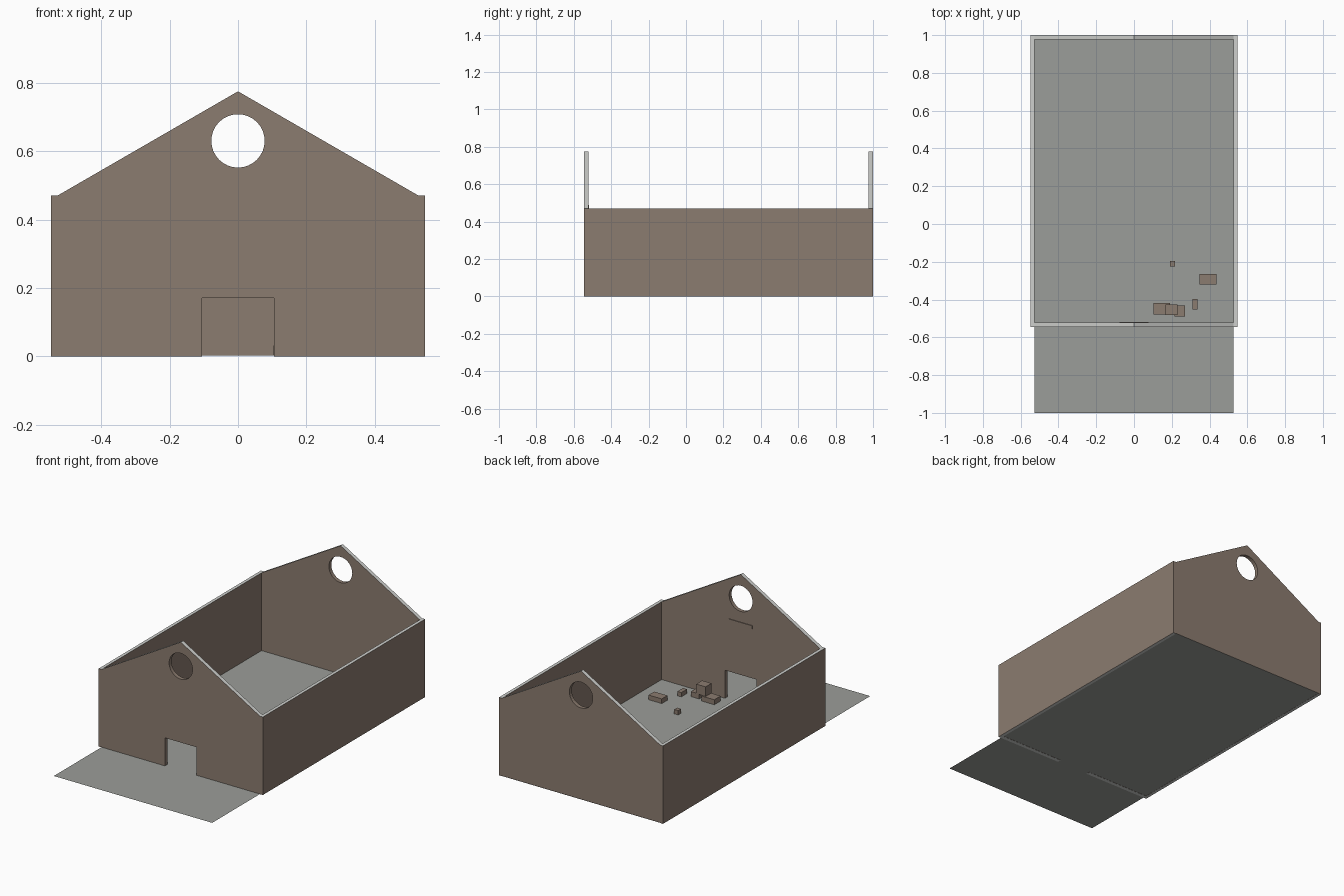
import bpy, bmesh, math

if "Cube" in bpy.data.objects:
    bpy.data.objects.remove(bpy.data.objects["Cube"])


def material(name, rgb):
    m = bpy.data.materials.new(name)
    m.diffuse_color = (*rgb, 1)
    m.use_nodes = True
    m.node_tree.nodes["Principled BSDF"].inputs["Base Color"].default_value = m.diffuse_color
    return m


BROWN = material("brown wall", (0.26, 0.20, 0.16))
FLOOR = material("grey floor", (0.33, 0.34, 0.32))
LIGHT = material("light grey rim", (0.62, 0.63, 0.61))

W_IN, W_OUT = 0.528, 0.547      # inner and outer half width
Y0, Y1 = -0.545, 1.0            # front and back of the building
EAVE, APEX = 0.47, 0.775
WIN_Z, WIN_R = 0.63, 0.078


def finish(bm, name, mats):
    bmesh.ops.recalc_face_normals(bm, faces=bm.faces)
    me = bpy.data.meshes.new(name)
    bm.to_mesh(me)
    bm.free()
    for m in mats:
        me.materials.append(m)
    ob = bpy.data.objects.new(name, me)
    bpy.context.collection.objects.link(ob)
    return ob


def box(name, x0, x1, y0, y1, z0, z1, light_ends=False):
    bm = bmesh.new()
    bmesh.ops.create_cube(bm, size=1)
    for v in bm.verts:
        v.co = (x1 if v.co.x > 0 else x0, y1 if v.co.y > 0 else y0,
                z1 if v.co.z > 0 else z0)
    if light_ends:
        bm.normal_update()
        for f in bm.faces:
            f.material_index = int(abs(f.normal.z) > 0.5)
    return finish(bm, name, [BROWN, LIGHT])


def gable_wall(name, y0, y1, z0, door=None):
    """Gabled wall with a round window and, if wanted, a door opening."""
    outline = [(W_IN, z0), (W_IN, EAVE), (0, APEX), (-W_IN, EAVE), (-W_IN, z0)]
    if door:
        w, h = door
        outline += [(-w, z0), (-w, h), (w, h), (w, z0)]
    circle = [(WIN_R * math.cos(a), WIN_Z + WIN_R * math.sin(a))
              for a in (2 * math.pi * i / 32 for i in range(32))]
    bm = bmesh.new()
    for loop in (outline, circle):
        vs = [bm.verts.new((x, y0, z)) for x, z in loop]
        for i, v in enumerate(vs):
            bm.edges.new((v, vs[(i + 1) % len(vs)]))
    bmesh.ops.triangle_fill(bm, edges=bm.edges[:], use_beauty=True,
                            normal=(0, -1, 0))
    ext = bmesh.ops.extrude_face_region(bm, geom=bm.faces[:])
    for v in ext["geom"]:
        if isinstance(v, bmesh.types.BMVert):
            v.co.y = y1
    # outer rim is light, window and door reveals stay brown
    bm.normal_update()
    for f in bm.faces:
        if abs(f.normal.y) > 0.5:
            continue
        c = f.calc_center_median()
        in_window = math.hypot(c.x, c.z - WIN_Z) < WIN_R + 0.005
        in_door = door and abs(c.x) < door[0] + 0.01 and 0.01 < c.z < 0.2
        f.material_index = 0 if in_window or in_door else 1
    return finish(bm, name, [BROWN, LIGHT])


# floor sheet, running out in front of the building
bm = bmesh.new()
bmesh.ops.create_grid(bm, x_segments=1, y_segments=1, size=1)
for v in bm.verts:
    v.co.x *= W_IN
    v.co.z = 0.001
finish(bm, "floor", [FLOOR])

# walls
gable_wall("front_wall", Y0, Y0 + 0.023, 0.0, door=(0.106, 0.17))
gable_wall("back_wall", Y1 - 0.023, Y1, 0.002)
for side, s in (("left", -1), ("right", 1)):
    a, b = sorted((s * W_IN, s * W_OUT))
    box(side + "_wall", a, b, Y0, Y1, 0.0, EAVE, light_ends=True)

# thin ledge inside the front wall, under the window
box("window_ledge", -0.078, 0.078, Y0 + 0.02, Y0 + 0.027, 0.47, 0.488)

# crates on the floor, one stacked on two others
crates = [
    (0.19, 0.217, -0.225, -0.197, 0.002, 0.028),
    (0.348, 0.436, -0.32, -0.266, 0.002, 0.03),
    (0.31, 0.336, -0.452, -0.398, 0.002, 0.028),
    (0.104, 0.19, -0.479, -0.418, 0.002, 0.032),
    (0.215, 0.27, -0.489, -0.432, 0.002, 0.032),
    (0.167, 0.23, -0.482, -0.426, 0.032, 0.09),
]
for i, c in enumerate(crates, 1):
    box(f"crate_{i}", *c)
